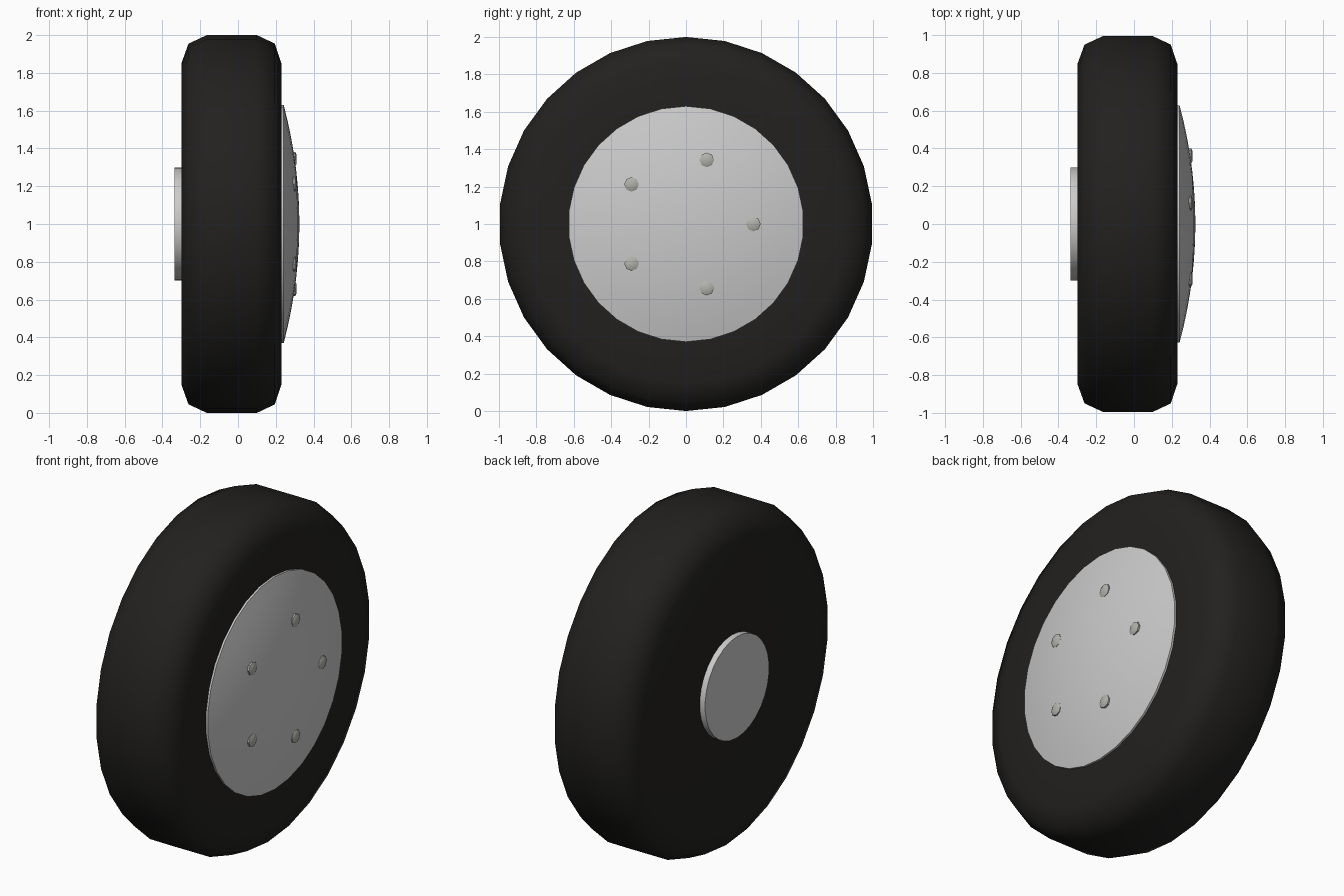
import bpy, bmesh, math

if "Cube" in bpy.data.objects:
    bpy.data.objects.remove(bpy.data.objects["Cube"])

def material(name, rgb):
    m = bpy.data.materials.new(name)
    m.diffuse_color = (*rgb, 1)
    m.use_nodes = True
    m.node_tree.nodes["Principled BSDF"].inputs["Base Color"].default_value = m.diffuse_color
    return m

def lathe(name, profile, sides, mat=None, centre=(0, 0, 1), tilt=(0, 0, 0), angle=30):
    """Spin (x, radius) points round the x axis; the end rings are capped."""
    bm = bmesh.new()
    rings = []
    for x, r in profile:
        rings.append([bm.verts.new((x, r * math.sin(2 * math.pi * i / sides),
                                    r * math.cos(2 * math.pi * i / sides)))
                      for i in range(sides)])
    for a, b in zip(rings, rings[1:]):
        for i in range(sides):
            j = (i + 1) % sides
            bm.faces.new((a[i], a[j], b[j], b[i]))
    bm.faces.new(rings[0])
    bm.faces.new(rings[-1])
    bmesh.ops.recalc_face_normals(bm, faces=bm.faces)
    mesh = bpy.data.meshes.new(name)
    bm.to_mesh(mesh)
    bm.free()
    ob = bpy.data.objects.new(name, mesh)
    bpy.context.collection.objects.link(ob)
    ob.location = centre
    ob.rotation_euler = tilt
    if mat:
        mesh.materials.append(mat)
    bpy.ops.object.select_all(action='DESELECT')
    ob.select_set(True)
    bpy.context.view_layer.objects.active = ob
    bpy.ops.object.shade_smooth_by_angle(angle=math.radians(angle))
    return ob

rubber = material("rubber", (0.016, 0.015, 0.014))
bolt_metal = material("bolt_metal", (0.45, 0.45, 0.41))

# Tyre with chamfered shoulders and flat sidewalls
lathe("tyre", [(-0.30, 0.28), (-0.30, 0.85), (-0.262, 0.955), (-0.165, 1.0),
               (0.10, 1.0), (0.195, 0.955), (0.23, 0.85), (0.23, 0.60)],
      30, rubber, angle=50)

# Domed wheel cover: short rim, then a shallow cap
dome = [(0.325 - 0.083 * (r / 0.63) ** 2, r)
        for r in (0.63, 0.55, 0.46, 0.37, 0.28, 0.19, 0.10, 0.02)]
lathe("wheel_cover", [(0.228, 0.63)] + dome, 30)

# Rear hub plate
lathe("rear_hub", [(-0.335, 0.30), (-0.29, 0.30)], 30)

# Five bolt heads
for k in range(5):
    a = 2 * math.pi * k / 5
    lathe(f"bolt_{k + 1}", [(0.27, 0.039), (0.303, 0.039), (0.31, 0.025)], 8, bolt_metal,
          centre=(0, 0.36 * math.cos(a), 1 + 0.36 * math.sin(a)))
